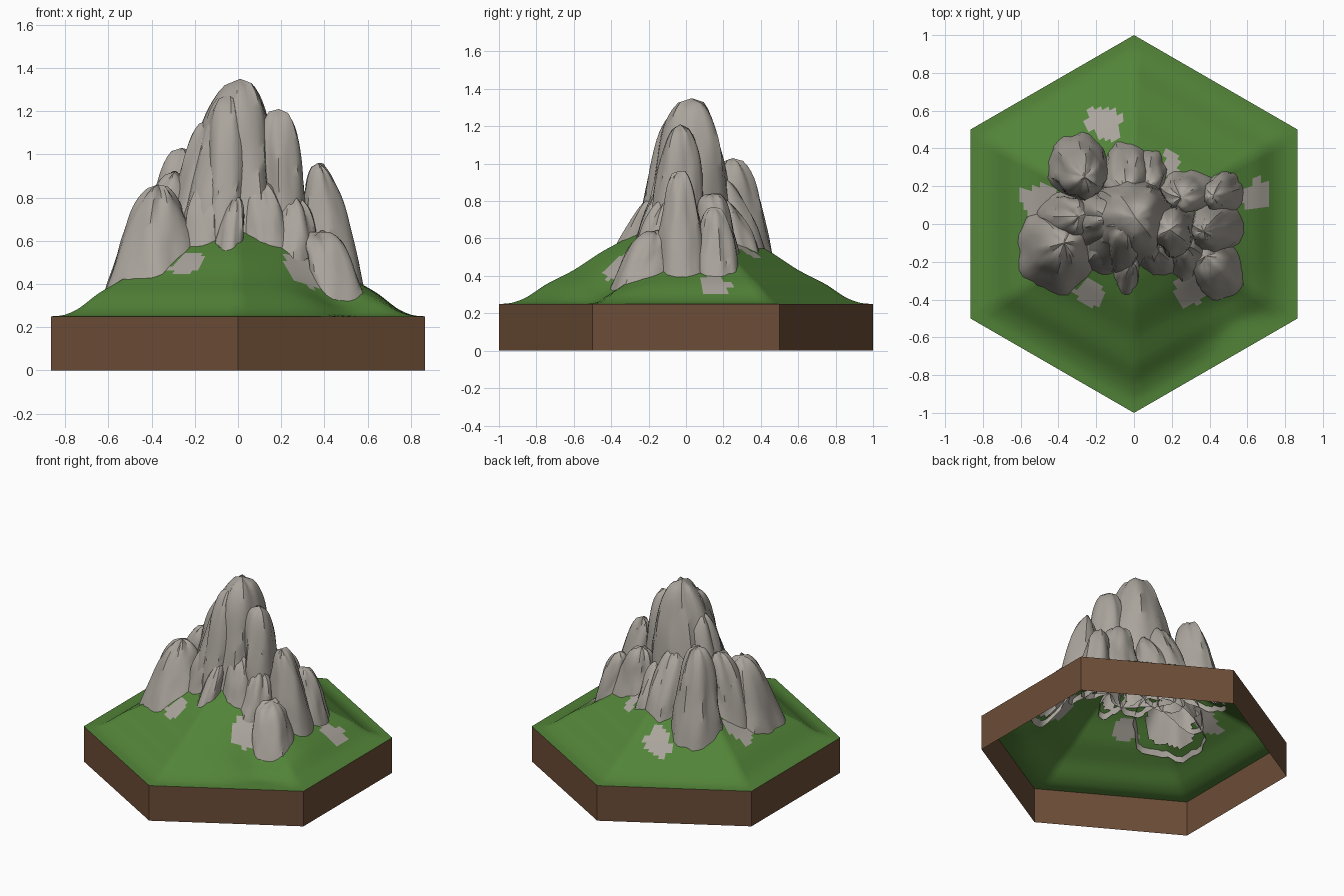
import bpy, bmesh, math
from mathutils import Vector, noise

if "Cube" in bpy.data.objects:
    bpy.data.objects.remove(bpy.data.objects["Cube"], do_unlink=True)


def material(name, rgb):
    m = bpy.data.materials.new(name)
    m.use_nodes = True
    m.diffuse_color = (*rgb, 1)
    m.node_tree.nodes["Principled BSDF"].inputs["Base Color"].default_value = (*rgb, 1)
    return m


EARTH = material("brown_earth", (0.15, 0.075, 0.038))
GRASS = material("green_grass", (0.085, 0.23, 0.04))
ROCK = material("grey_rock", (0.40, 0.37, 0.33))

APOTHEM = math.cos(math.pi / 6)
EDGE_Z = 0.25
CORNERS = [Vector((math.cos(a), math.sin(a), 0))
           for a in (math.radians(30 + 60 * i) for i in range(6))]


def make_object(name, bm, mats, smooth_angle=None):
    bmesh.ops.recalc_face_normals(bm, faces=bm.faces)
    mesh = bpy.data.meshes.new(name)
    bm.to_mesh(mesh)
    bm.free()
    for m in mats:
        mesh.materials.append(m)
    ob = bpy.data.objects.new(name, mesh)
    bpy.context.collection.objects.link(ob)
    if smooth_angle:
        bpy.ops.object.select_all(action='DESELECT')
        ob.select_set(True)
        bpy.context.view_layer.objects.active = ob
        bpy.ops.object.shade_smooth_by_angle(angle=math.radians(smooth_angle))
    return ob


# Height of the grassy hill, as a profile from the centre to the rim
PROFILE = [(0, .74), (.3, .61), (.45, .53), (.6, .43), (.75, .355),
           (.85, .285), (.93, .253), (1, EDGE_Z)]


def ground(x, y):
    d = max(abs(x * math.cos(a) + y * math.sin(a))
            for a in (0, math.pi / 3, 2 * math.pi / 3)) / APOTHEM
    d = min(d, 1)
    for (d0, z0), (d1, z1) in zip(PROFILE, PROFILE[1:]):
        if d <= d1:
            z = z0 + (z1 - z0) * (d - d0) / (d1 - d0)
            break
    dip = 0.08 * math.exp(-((x - .48) ** 2 + (y + .42) ** 2) / .03)
    return max(EDGE_Z, z - dip)


# Rock lobes: foot x, y, radius x, radius y / crown x, y, radius / crown height
LOBES = {
    "main_peak":         (-.03, .00, .27, .25, .01, .03, .125, 1.35),
    "peak_front_rib":    (-.05, -.10, .14, .16, -.04, -.02, .10, 1.28),
    "peak_left_rib":     (-.20, .02, .17, .16, -.13, .03, .08, 1.16),
    "right_shoulder":    (.21, -.03, .13, .16, .19, -.03, .085, 1.21),
    "right_spur":        (.43, -.02, .16, .13, .37, -.04, .06, .96),
    "right_back_spur":   (.48, .17, .11, .11, .42, .15, .06, .77),
    "right_back_rock":   (.29, .18, .15, .11, .25, .14, .08, .84),
    "right_front_rock":  (.46, -.27, .135, .15, .38, -.17, .08, .64),
    "right_front_rib":   (.27, -.17, .11, .13, .26, -.11, .06, .80),
    "front_rib":         (.14, -.19, .12, .10, .10, -.12, .06, .88),
    "front_fin":         (-.04, -.27, .07, .11, -.01, -.20, .035, .80),
    "front_left_rib":    (-.15, -.14, .13, .14, -.14, -.10, .07, .90),
    "left_rock":         (-.42, -.15, .205, .225, -.37, -.10, .08, .86),
    "left_back_rock":    (-.36, .04, .16, .13, -.29, .04, .08, .92),
    "back_left_rock":    (-.29, .29, .16, .20, -.26, .25, .085, 1.03),
    "back_rock":         (-.05, .27, .14, .17, -.04, .18, .08, .92),
    "back_right_rib":    (.09, .27, .09, .14, .07, .19, .06, .80),
}


def rock_lobe(name, spec, seed):
    fx, fy, rx, ry, cx, cy, rc, top = spec
    segs, rings = 30, 18
    bm = bmesh.new()
    rows = []
    for j in range(rings):
        t = (j / rings) ** 0.85
        cap = math.sqrt(1 - t ** 7)
        row = []
        for i in range(segs):
            a = 2 * math.pi * i / segs
            # vertical grooves that fade and wander with height
            n = noise.noise(Vector((math.cos(a) * 1.7, math.sin(a) * 1.7, t * 1.6 + seed * 5.3)))
            f = noise.noise(Vector((math.cos(a) * 4, math.sin(a) * 4, t * 3 + seed * 9.1)))
            s = cap * (1 + .20 * n + .08 * f)
            x = fx + (cx - fx) * t + math.cos(a) * s * (rx + (rc - rx) * t)
            y = fy + (cy - fy) * t + math.sin(a) * s * (ry + (rc - ry) * t)
            foot = ground(x, y) - .03
            crown = top + .03 * n * t
            row.append(bm.verts.new((x, y, foot + (crown - foot) * t)))
        rows.append(row)
    for low, high in zip(rows, rows[1:]):
        for i in range(segs):
            k = (i + 1) % segs
            bm.faces.new((low[i], low[k], high[k], high[i]))
    tip = bm.verts.new((cx, cy, top))
    for i in range(segs):
        bm.faces.new((rows[-1][i], rows[-1][(i + 1) % segs], tip))
    make_object(name, bm, [ROCK], 40)


for seed, (name, spec) in enumerate(LOBES.items()):
    rock_lobe(name, spec, seed)


# Earth wall around the base, open above and below
bm = bmesh.new()
low = [bm.verts.new(c) for c in CORNERS]
high = [bm.verts.new(c + Vector((0, 0, EDGE_Z))) for c in CORNERS]
for i in range(6):
    k = (i + 1) % 6
    bm.faces.new((low[i], low[k], high[k], high[i]))
make_object("earth_wall", bm, [EARTH])


# Grass hill, with bare stone patches and openings hidden under the rocks
PATCHES = [(-.15, .54, .09), (-.50, .12, .09), (.64, .15, .08),
           (-.23, -.37, .075), (.30, -.35, .08), (.20, .32, .06)]


def under_rock(p):
    return any(((p.x - s[0]) / s[2]) ** 2 + ((p.y - s[1]) / s[3]) ** 2 < .5
               for s in LOBES.values())


def bare_stone(p):
    ragged = .035 * noise.noise(Vector((p.x * 14, p.y * 14, 2)))
    return any(math.hypot(p.x - x, p.y - y) < r + ragged for x, y, r in PATCHES)


RINGS, STEPS = 40, 18
bm = bmesh.new()
rows = []
for j in range(1, RINGS + 1):
    row = []
    for c, n in zip(CORNERS, CORNERS[1:] + CORNERS[:1]):
        for i in range(STEPS):
            p = c.lerp(n, i / STEPS) * (j / RINGS)
            row.append(bm.verts.new((p.x, p.y, ground(p.x, p.y))))
    rows.append(row)
count = 6 * STEPS
for inner, outer in zip(rows, rows[1:]):
    for i in range(count):
        k = (i + 1) % count
        bm.faces.new((inner[i], outer[i], outer[k], inner[k]))
inside = [v for v in bm.verts if not v.is_boundary]
for _ in range(3):
    bmesh.ops.smooth_vert(bm, verts=inside, factor=.5, use_axis_z=True)
bmesh.ops.delete(bm, geom=[f for f in bm.faces if under_rock(f.calc_center_median())],
                 context='FACES')
for f in bm.faces:
    f.material_index = int(bare_stone(f.calc_center_median()))
make_object("grass_hill", bm, [GRASS, ROCK], 60)
